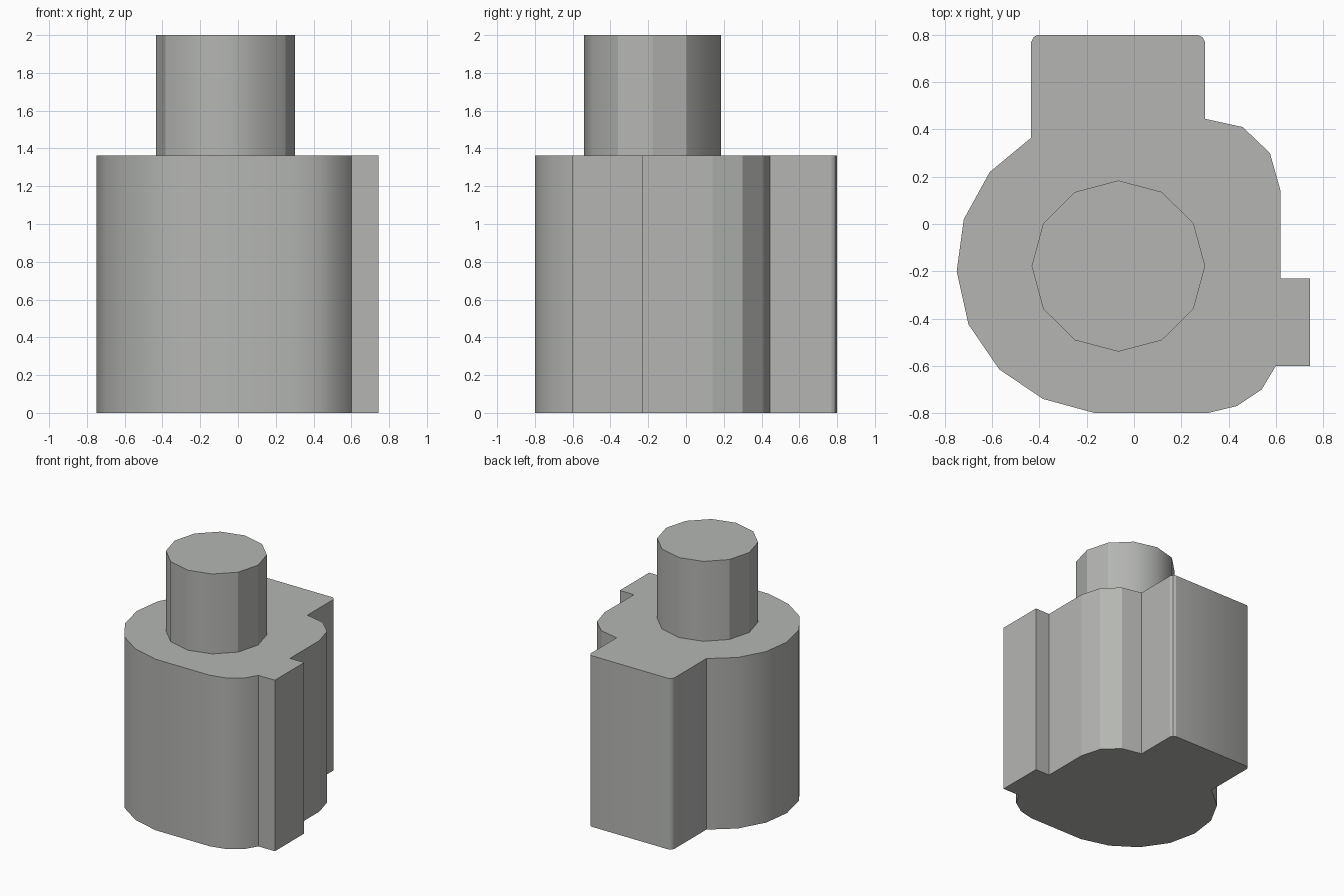
import bpy
import bmesh
import math

cube = bpy.data.objects.get("Cube")
if cube:
    bpy.data.objects.remove(cube, do_unlink=True)

GREY = (0.46, 0.47, 0.45, 1.0)
mat = bpy.data.materials.new("plain grey")
mat.use_nodes = True
mat.diffuse_color = GREY
mat.node_tree.nodes["Principled BSDF"].inputs["Base Color"].default_value = GREY


def extrude_profile(name, points, z0, z1, is_flat):
    """Raise a closed outline from z0 to z1; walls matching is_flat stay faceted."""
    bm = bmesh.new()
    base = bm.faces.new([bm.verts.new((x, y, z0)) for x, y in points])
    top = bmesh.ops.extrude_face_region(bm, geom=[base], use_keep_orig=True)
    for v in top["geom"]:
        if isinstance(v, bmesh.types.BMVert):
            v.co.z = z1
    bmesh.ops.recalc_face_normals(bm, faces=bm.faces[:])
    mesh = bpy.data.meshes.new(name)
    bm.to_mesh(mesh)
    bm.free()
    mesh.materials.append(mat)
    obj = bpy.data.objects.new(name, mesh)
    bpy.context.collection.objects.link(obj)
    bpy.ops.object.select_all(action='DESELECT')
    obj.select_set(True)
    bpy.context.view_layer.objects.active = obj
    bpy.ops.object.shade_smooth_by_angle(angle=math.radians(34))
    for p in mesh.polygons:
        if abs(p.normal.z) > 0.9 or is_flat(p.normal):
            p.use_smooth = False
    return obj


# Body outline, anticlockwise
outline = [
    # rear block, left edge
    (-0.41, 0.80), (-0.425, 0.79), (-0.435, 0.77), (-0.435, 0.365),
    # large rounded side
    (-0.61, 0.22), (-0.72, 0.02), (-0.75, -0.20), (-0.70, -0.425),
    (-0.57, -0.615), (-0.385, -0.74), (-0.165, -0.80),
    # front right corner
    (0.31, -0.80), (0.435, -0.77), (0.54, -0.70), (0.60, -0.60),
    # side tab
    (0.745, -0.60), (0.745, -0.23), (0.62, -0.23),
    # rear right corner
    (0.62, 0.14), (0.575, 0.30), (0.46, 0.41), (0.30, 0.445),
    # rear block, right edge
    (0.30, 0.77), (0.29, 0.79), (0.27, 0.80),
]
extrude_profile("body", outline, 0.0, 1.363, lambda n: n.x > 0.05 and n.y > 0.05)

# Twelve-sided post on top
post = [(-0.066 + 0.367 * math.cos(a), -0.178 + 0.362 * math.sin(a))
        for a in (math.tau * i / 12 for i in range(12))]
extrude_profile("post", post, 1.33, 2.0, lambda n: abs(n.x) > 0.9)
